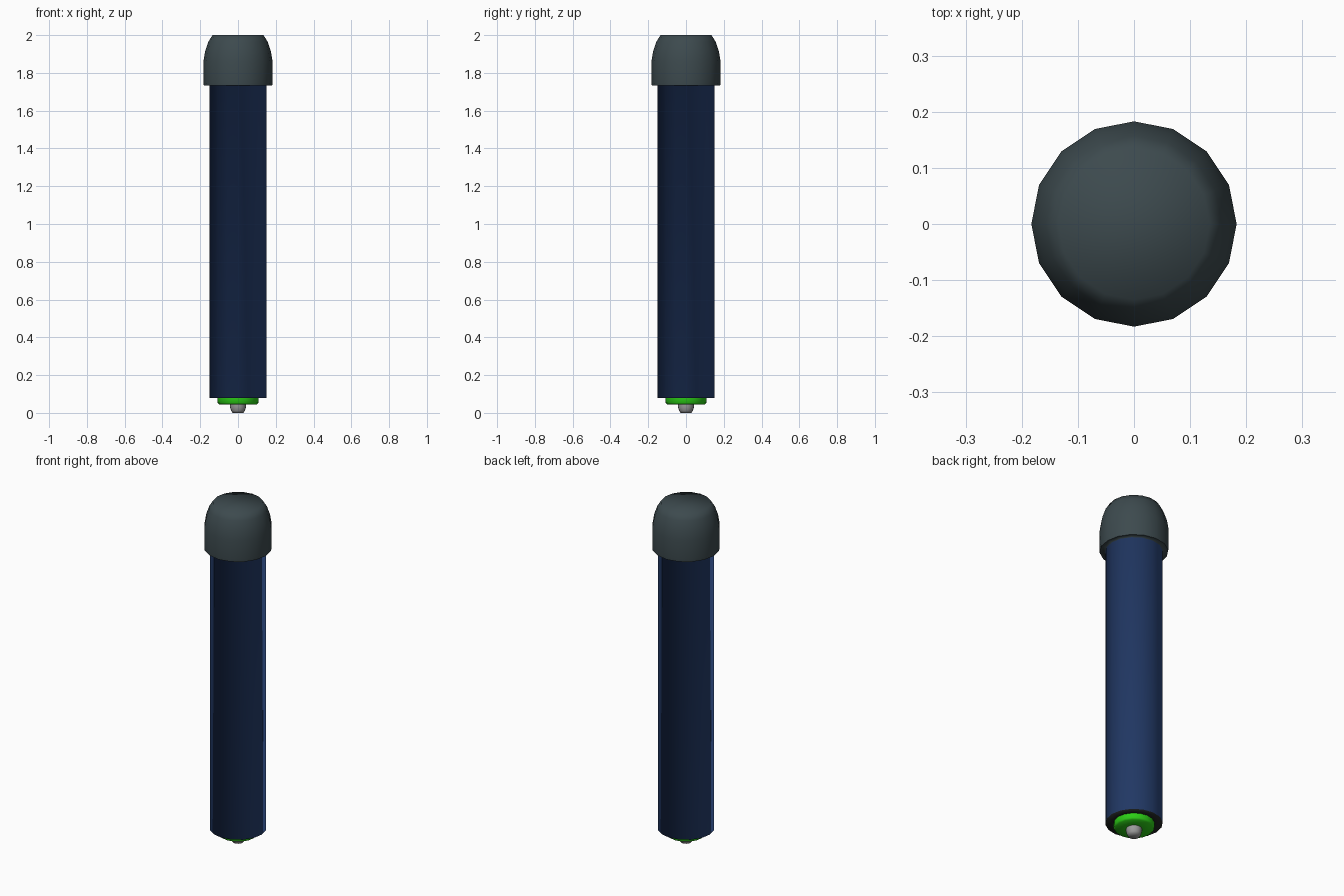
import bpy, bmesh, math

if "Cube" in bpy.data.objects:
    bpy.data.objects.remove(bpy.data.objects["Cube"])

SIDES = 16


def material(name, rgb):
    m = bpy.data.materials.new(name)
    m.diffuse_color = (*rgb, 1)
    m.use_nodes = True
    m.node_tree.nodes["Principled BSDF"].inputs["Base Color"].default_value = m.diffuse_color
    return m


CHARCOAL = material("charcoal grey", (0.046, 0.068, 0.076))
BLUE = material("navy blue", (0.024, 0.062, 0.2))
GREEN = material("bright green", (0.025, 0.62, 0.008))
METAL = material("tip grey", (0.33, 0.33, 0.33))
DARK = material("end black", (0.015, 0.018, 0.016))


def lathe(name, profile, mats, close_bottom=False, close_top=False, bands=None):
    """Revolve (radius, z) points, listed from bottom to top, around z."""
    bm = bmesh.new()
    rings = []
    for r, z in profile:
        rings.append([bm.verts.new((r * math.cos(2 * math.pi * i / SIDES),
                                    r * math.sin(2 * math.pi * i / SIDES), z))
                      for i in range(SIDES)])
    for k in range(len(rings) - 1):
        a, b = rings[k], rings[k + 1]
        for i in range(SIDES):
            j = (i + 1) % SIDES
            f = bm.faces.new((a[i], a[j], b[j], b[i]))
            f.material_index = bands[k] if bands else 0
    if close_bottom:
        bm.faces.new(rings[0][::-1])
    if close_top:
        bm.faces.new(rings[-1])
    for f in bm.faces:
        f.smooth = True
    me = bpy.data.meshes.new(name)
    bm.to_mesh(me)
    bm.free()
    for m in mats:
        me.materials.append(m)
    ob = bpy.data.objects.new(name, me)
    bpy.context.collection.objects.link(ob)
    return ob


# rounded metal tip
lathe("tip", [(0.029, 0.0), (0.037, 0.012), (0.042, 0.03), (0.042, 0.045)],
      [METAL], close_bottom=True)

# green collar around the tip
lathe("collar", [(0.042, 0.045), (0.1, 0.045), (0.108, 0.053), (0.108, 0.08)], [GREEN])

# long tube: dark end ring, blue wall, underside of the cap
lathe("tube", [(0.108, 0.08), (0.152, 0.08), (0.152, 1.733), (0.181, 1.733)],
      [BLUE, DARK, CHARCOAL], bands=[1, 0, 2])

# domed cap with a flat top
lathe("cap", [(0.181, 1.733), (0.183, 1.75), (0.183, 1.86), (0.174, 1.915),
              (0.157, 1.965), (0.135, 2.0)],
      [CHARCOAL], close_top=True)
